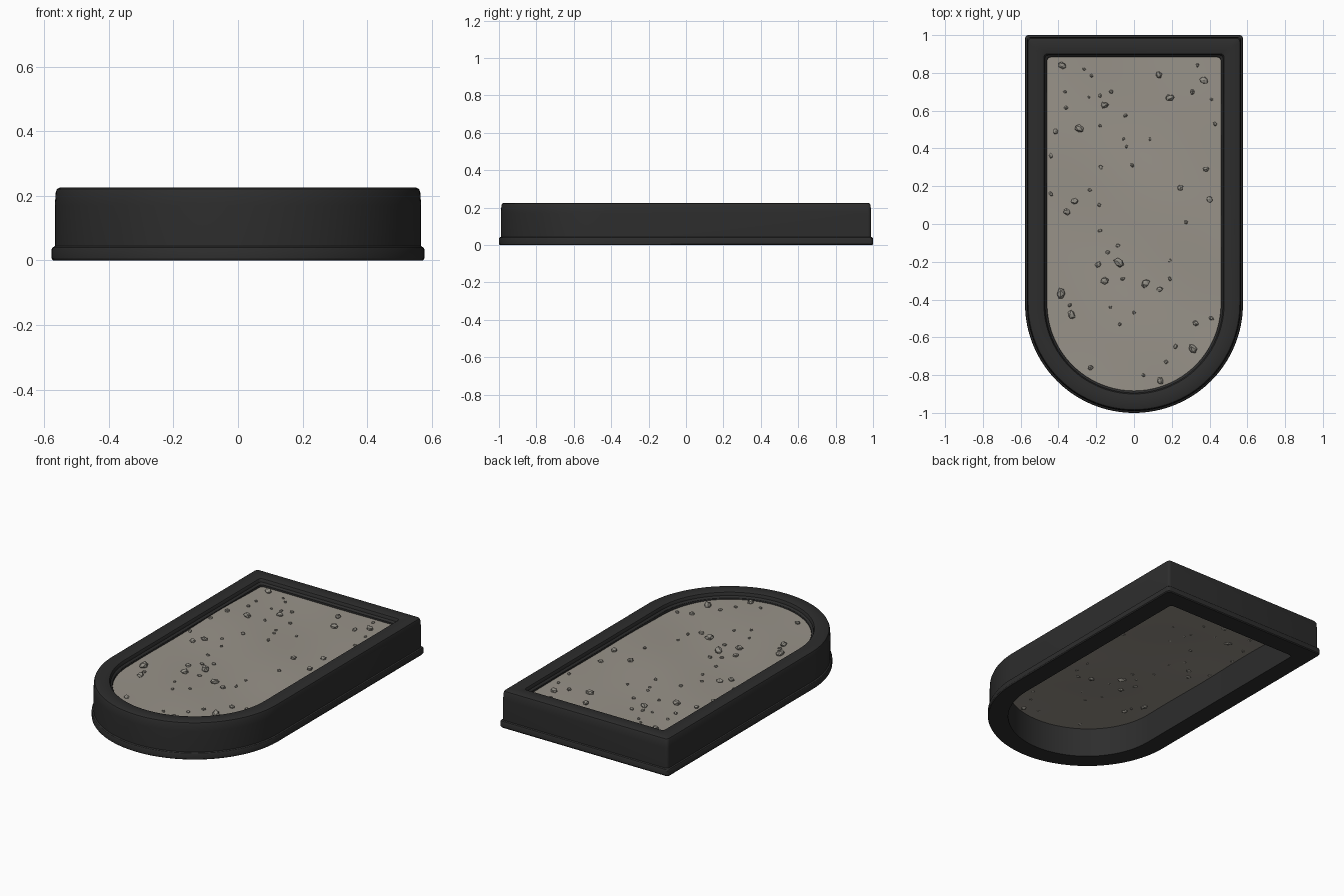
import bpy, bmesh, math, random
from mathutils import Vector, Matrix, Euler

if "Cube" in bpy.data.objects:
    bpy.data.objects.remove(bpy.data.objects["Cube"])

random.seed(4)
HALF_W, CY = 0.577, -0.423     # outer half width, centre of the round end


def material(name, rgb):
    m = bpy.data.materials.new(name)
    m.diffuse_color = (*rgb, 1)
    m.use_nodes = True
    m.node_tree.nodes["Principled BSDF"].inputs["Base Color"].default_value = m.diffuse_color
    return m


dark = material("charcoal frame", (0.026, 0.026, 0.026))
sand = material("grey sand", (0.315, 0.29, 0.25))
stone = material("grey stone", (0.29, 0.275, 0.24))


def make_object(name, bm, mat, smooth=None):
    bmesh.ops.recalc_face_normals(bm, faces=bm.faces[:]) if smooth != "sheet" else None
    me = bpy.data.meshes.new(name)
    bm.to_mesh(me)
    bm.free()
    ob = bpy.data.objects.new(name, me)
    bpy.context.collection.objects.link(ob)
    me.materials.append(mat)
    if smooth:
        bpy.context.view_layer.objects.active = ob
        ob.select_set(True)
        bpy.ops.object.shade_smooth_by_angle(angle=math.radians(30))
        ob.select_set(False)
    return ob


def outline(d, z):
    """U-shaped outline moved inward by d, with small rounded square corners."""
    w, top, r = HALF_W - d, 1 - d, 0.018
    pts = []
    for sx, a0 in ((1, 0), (-1, 90)):
        for i in range(5):
            a = math.radians(a0 + 90 * i / 4)
            pts.append((sx * (w - r) + r * math.cos(a), top - r + r * math.sin(a), z))
    for i in range(65):
        a = math.pi + math.pi * i / 64
        pts.append((w * math.cos(a), CY + w * math.sin(a), z))
    return pts


# frame: cross-section (inset, height) swept round the outline
section = [(0.004, 0), (0, 0.006), (0, 0.034), (0.003, 0.040), (0.010, 0.044),
           (0.010, 0.170), (0.013, 0.212), (0.017, 0.221), (0.025, 0.225),
           (0.094, 0.225), (0.100, 0.222), (0.104, 0.214), (0.106, 0.204),
           (0.113, 0.200), (0.117, 0.194), (0.118, 0.0)]
bm = bmesh.new()
rings = [[bm.verts.new(p) for p in outline(d, z)] for d, z in section]
for k, ring in enumerate(rings):
    nxt = rings[(k + 1) % len(rings)]
    for i in range(len(ring)):
        j = (i + 1) % len(ring)
        bm.faces.new((ring[i], ring[j], nxt[j], nxt[i]))
make_object("frame", bm, dark, True)


# floor: gently uneven sheet filling the frame
def ground(x, y):
    return 0.184 + 0.004 * math.sin(5 * x + 2 * y) * math.cos(4 * y - 3 * x) \
        + 0.002 * math.sin(9 * y + 6 * x)


R = HALF_W - 0.115
rows = [(R, 0.885 - (0.885 - CY) * i / 30) for i in range(31)]
rows += [(R * math.cos(a), CY - R * math.sin(a))
         for a in (math.radians(89.5) * i / 24 for i in range(1, 25))]
bm = bmesh.new()
grid = []
for w, y in rows:
    xs = [w * (i / 10 - 1) for i in range(21)]
    grid.append([bm.verts.new((x, y, ground(x, y))) for x in xs])
for a, b in zip(grid, grid[1:]):
    for i in range(20):
        bm.faces.new((a[i], b[i], b[i + 1], a[i + 1]))
make_object("sand_floor", bm, sand, "sheet")
for p in bpy.data.objects["sand_floor"].data.polygons:
    p.use_smooth = True

# pebbles: larger ones with x, y, radius; small ones with x, y
large = [(-.38, .84, .022), (.13, .79, .02), (.37, .76, .021), (.19, .67, .024),
         (-.155, .63, .021), (.31, .70, .015), (-.29, .505, .022), (-.415, .49, .016),
         (.38, .29, .016), (.245, .19, .018), (.40, .13, .019), (-.315, .12, .018),
         (-.355, .065, .019), (-.08, -.205, .029), (-.155, -.30, .022), (-.385, -.37, .028),
         (.06, -.315, .023), (-.33, -.48, .023), (.325, -.525, .016), (.31, -.66, .025),
         (.14, -.83, .018), (-.19, -.215, .016), (.135, -.345, .016), (-.23, -.76, .016)]
small = [(.335, .84), (-.265, .82), (-.225, .785), (-.365, .70), (-.24, .67), (-.18, .68),
         (-.12, .70), (-.36, .615), (-.045, .575), (.41, .66), (.43, .53), (-.18, .52),
         (-.055, .45), (-.04, .41), (.085, .45), (-.44, .36), (-.01, .31), (-.175, .30),
         (-.44, .16), (-.235, .18), (-.185, .10), (.275, .01), (-.18, -.035), (-.085, -.115),
         (-.14, -.15), (.19, -.195), (.19, -.29), (-.06, -.29), (-.34, -.43), (-.125, -.44),
         (-.075, -.53), (.0, -.47), (.41, -.50), (.22, -.65), (.17, -.73), (.05, -.80)]
rocks = large + [(x, y, random.uniform(0.009, 0.013)) for x, y in small]
bm = bmesh.new()
for x, y, r in rocks:
    turn = Euler([random.uniform(0, 6.28) for _ in range(3)]).to_matrix().to_4x4()
    size = Matrix.Diagonal((random.uniform(0.95, 1.2), random.uniform(0.75, 0.95), 0.75, 1))
    spin = Matrix.Rotation(random.uniform(0, 6.28), 4, 'Z')
    place = Matrix.Translation((x, y, ground(x, y) + r * 0.3)) @ spin @ size @ turn
    made = bmesh.ops.create_icosphere(bm, subdivisions=1, radius=r, matrix=place)
    centre = place.translation
    for v in made["verts"]:
        v.co = centre + (v.co - centre) * random.uniform(0.85, 1.15)
make_object("pebbles", bm, stone)
